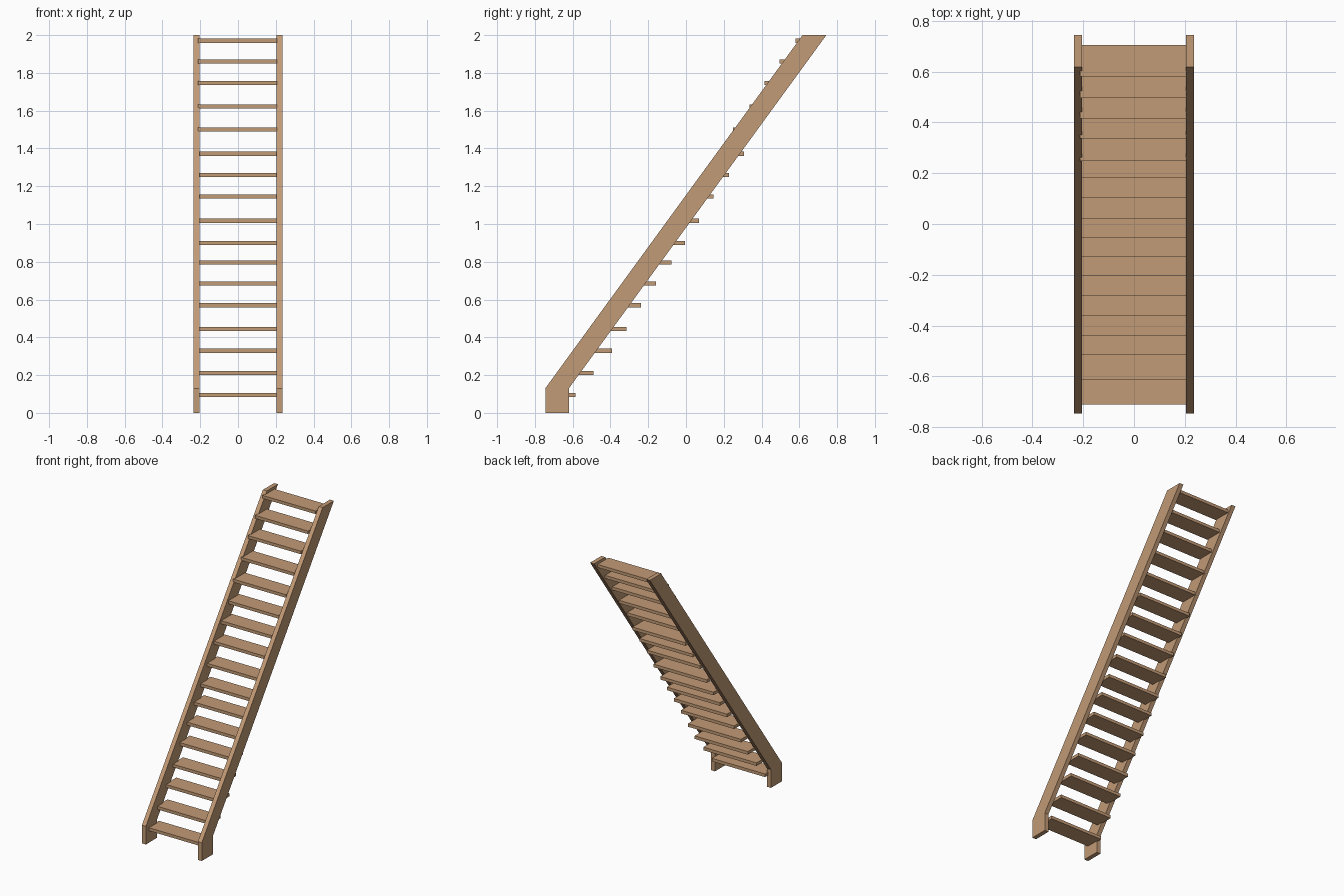
import bpy, bmesh

if "Cube" in bpy.data.objects:
    bpy.data.objects.remove(bpy.data.objects["Cube"])

wood = bpy.data.materials.new("light_brown_wood")
wood.diffuse_color = (0.54, 0.325, 0.18, 1)
wood.use_nodes = True
wood.node_tree.nodes["Principled BSDF"].inputs["Base Color"].default_value = wood.diffuse_color


def prism(name, profile, x0, x1):
    """Extrude a (y, z) profile along x."""
    bm = bmesh.new()
    face = bm.faces.new([bm.verts.new((x0, y, z)) for y, z in profile])
    ext = bmesh.ops.extrude_face_region(bm, geom=[face])
    verts = [v for v in ext["geom"] if isinstance(v, bmesh.types.BMVert)]
    bmesh.ops.translate(bm, verts=verts, vec=(x1 - x0, 0, 0))
    bmesh.ops.recalc_face_normals(bm, faces=bm.faces)
    mesh = bpy.data.meshes.new(name)
    bm.to_mesh(mesh)
    bm.free()
    mesh.materials.append(wood)
    obj = bpy.data.objects.new(name, mesh)
    bpy.context.collection.objects.link(obj)
    return obj


# Sloping side boards with upright feet and a level top cut
side = [(-0.745, 0), (-0.62, 0), (-0.62, 0.13),
        (0.743, 2), (0.617, 2), (-0.745, 0.13)]
prism("left_stringer", side, -0.236, -0.205)
prism("right_stringer", side, 0.205, 0.236)

# Slightly uneven treads: front edge y and centre height z
treads = [(-0.71, 0.095), (-0.614, 0.211), (-0.516, 0.329), (-0.44, 0.445),
          (-0.363, 0.57), (-0.282, 0.685), (-0.202, 0.797), (-0.129, 0.90),
          (-0.054, 1.017), (0.021, 1.146), (0.104, 1.26), (0.184, 1.372),
          (0.248, 1.50), (0.337, 1.622), (0.415, 1.747), (0.495, 1.86),
          (0.58, 1.97)]
depth, half = 0.124, 0.011
for i, (y, z) in enumerate(treads):
    prism(f"tread_{i + 1}",
          [(y, z - half), (y + depth, z - half),
           (y + depth, z + half), (y, z + half)], -0.213, 0.206)
